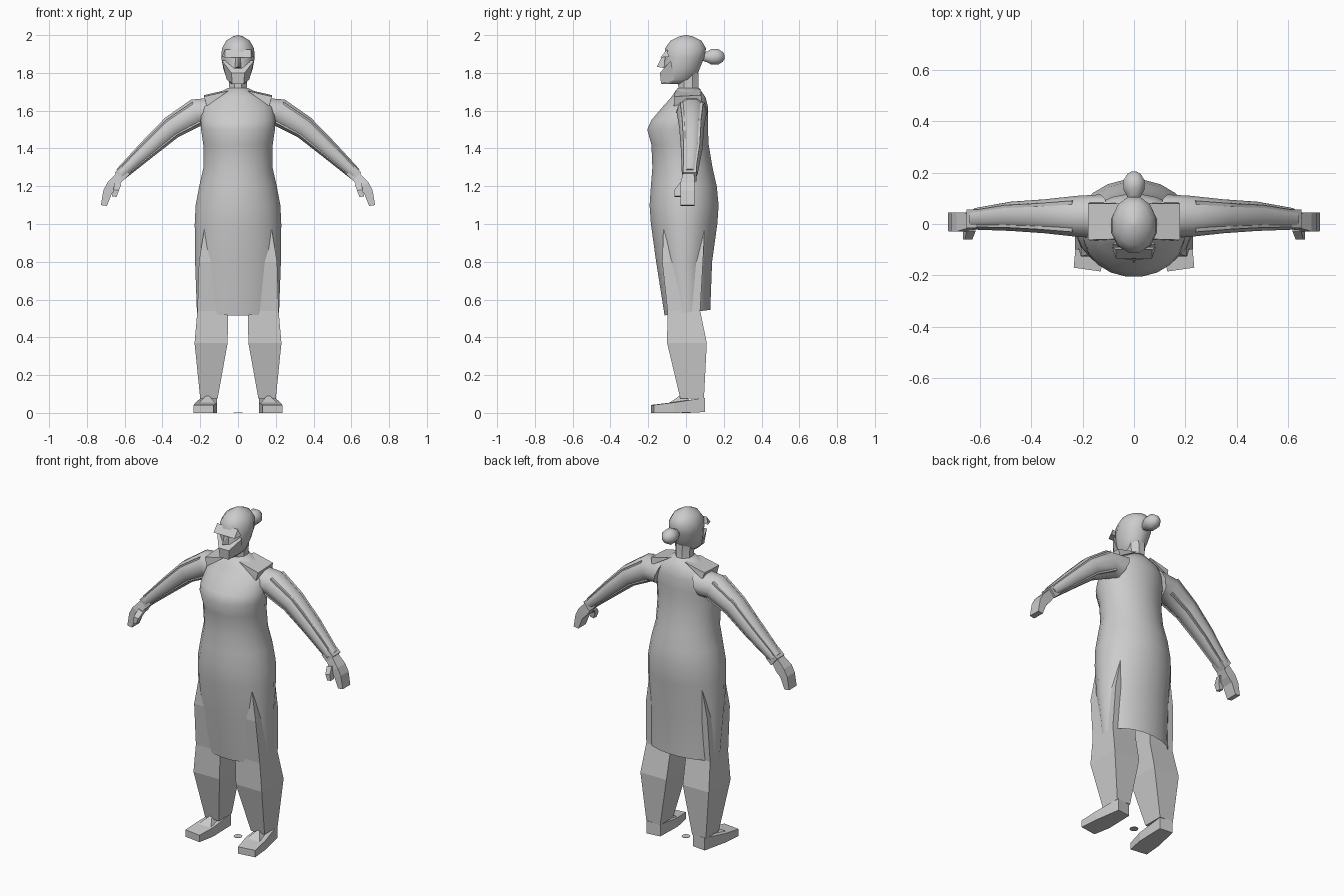
import bpy, math
from mathutils import Vector, Matrix

cube = bpy.data.objects.get("Cube")
if cube:
    bpy.data.objects.remove(cube)

grey = bpy.data.materials.new("plain grey")
grey.use_nodes = True
grey.diffuse_color = (0.6, 0.6, 0.6, 1)
grey.node_tree.nodes["Principled BSDF"].inputs["Base Color"].default_value = (0.6, 0.6, 0.6, 1)


def make(name, verts, faces, smooth=0):
    mesh = bpy.data.meshes.new(name)
    mesh.from_pydata(verts, [], faces)
    mesh.materials.append(grey)
    obj = bpy.data.objects.new(name, mesh)
    bpy.context.collection.objects.link(obj)
    bpy.ops.object.select_all(action='DESELECT')
    obj.select_set(True)
    bpy.context.view_layer.objects.active = obj
    bpy.ops.object.mode_set(mode='EDIT')
    bpy.ops.mesh.select_all(action='SELECT')
    bpy.ops.mesh.normals_make_consistent(inside=False)
    bpy.ops.object.mode_set(mode='OBJECT')
    if smooth:
        bpy.ops.object.shade_smooth_by_angle(angle=math.radians(smooth))
    return obj


def loft(name, sections, sides=4, smooth=0, caps=(True, True), side=1):
    """Section: centre x, centre y, centre z, half width, half depth, tilt about y."""
    verts, faces = [], []
    grow = 1 / math.cos(math.pi / 4) if sides == 4 else 1
    for cx, cy, cz, hx, hy, tilt in sections:
        turn = Matrix.Rotation(math.radians(tilt), 3, 'Y')
        for i in range(sides):
            a = math.tau * (i + 0.5) / sides
            p = Vector((cx, cy, cz)) + turn @ Vector((hx * math.cos(a), hy * math.sin(a), 0)) * grow
            verts.append((p.x * side, p.y, p.z))
    for r in range(len(sections) - 1):
        for i in range(sides):
            a, b, j = r * sides, (r + 1) * sides, (i + 1) % sides
            faces.append((a + i, a + j, b + j, b + i))
    if caps[0]:
        faces.append(tuple(range(sides)))
    if caps[1]:
        faces.append(tuple(range(len(verts) - sides, len(verts))))
    return make(name, verts, faces, smooth)


def upright(rows):
    """Rows: z, half width, front y, back y."""
    return [(0, (f + b) / 2, z, w, (b - f) / 2, 0) for z, w, f, b in rows]


def boxes(rows):
    """Rows: z, inner x, outer x, front y, back y."""
    return [((i + o) / 2, (f + b) / 2, z, (o - i) / 2, (b - f) / 2, 0) for z, i, o, f, b in rows]


# long tunic, open at the hem, which rises toward the back
tunic = loft("tunic", upright([
    (.53, .22, -.115, .13), (.8, .23, -.16, .14), (1.0, .232, -.188, .168),
    (1.1, .227, -.195, .175), (1.2, .208, -.188, .165), (1.3, .185, -.18, .142),
    (1.42, .186, -.185, .122), (1.5, .198, -.207, .118), (1.55, .2, -.185, .118),
    (1.62, .19, -.125, .118), (1.67, .15, -.08, .105), (1.72, .055, -.045, .07)]),
    20, 60, (False, True))
for v in tunic.data.vertices[:20]:
    v.co.z += 0.12 * v.co.y

# neck and head
loft("neck", upright([(1.66, .06, -.05, .085), (1.72, .05, -.045, .07), (1.8, .055, -.05, .07)]), 8, 40)
loft("head", upright([
    (1.74, .035, -.13, -.01), (1.765, .06, -.132, .055), (1.82, .08, -.12, .075),
    (1.88, .092, -.115, .1), (1.93, .088, -.115, .11), (1.97, .065, -.085, .085),
    (1.992, .03, -.04, .04), (2.0, .004, -.005, .005)]), 12, 50)
# hair bun, lofted along y by turning a vertical stack
bun = loft("hair_bun", [(0, 0, z, r, r, 0) for z, r in
           ((.07, .018), (.11, .03), (.135, .045), (.17, .045), (.195, .028), (.205, .01))], 8, 50)
bun.data.transform(Matrix.Translation((0, 0, 1.885)) @ Matrix.Rotation(-math.pi / 2, 4, 'X'))

# angular face: brow ridge, nose and jaw planes
make("brow_ridge", [(-.085, -.09, 1.885), (.085, -.09, 1.885), (.07, -.135, 1.882), (-.07, -.135, 1.882),
                    (-.07, -.1, 1.925), (.07, -.1, 1.925)],
     [(0, 1, 2, 3), (3, 2, 5, 4), (0, 3, 4), (1, 5, 2), (0, 4, 5, 1)])
make("nose", [(-.012, -.11, 1.885), (.012, -.11, 1.885), (-.02, -.11, 1.825), (.02, -.11, 1.825),
              (0, -.155, 1.832), (0, -.13, 1.88)],
     [(0, 4, 2), (0, 5, 4), (5, 1, 4), (1, 3, 4), (2, 4, 3), (0, 1, 5), (0, 2, 3, 1)])
make("jaw_planes", [(-.085, -.08, 1.865), (.085, -.08, 1.865), (.035, -.138, 1.8), (-.035, -.138, 1.8),
                    (.03, -.132, 1.742), (-.03, -.132, 1.742), (-.06, -.06, 1.765), (.06, -.06, 1.765)],
     [(0, 1, 2, 3), (3, 2, 4, 5), (1, 7, 4, 2), (0, 3, 5, 6), (5, 4, 7, 6), (0, 6, 7, 1)])

for label, s in (("left", 1), ("right", -1)):
    # smooth arm with an angular sleeve whose corners break through it
    path = [(.13, .03, 1.595, .085, .085, 70), (.22, .03, 1.59, .078, .08, 112),
            (.35, .03, 1.512, .065, .066, 125), (.48, .03, 1.395, .052, .057, 130),
            (.62, .02, 1.265, .036, .042, 132)]
    loft(label + "_arm", path, 10, 60, side=s)
    loft(label + "_sleeve", [(x, y, z, a * .76, b * .76, t) for x, y, z, a, b, t in path[1:]], side=s)
    loft(label + "_cuff", [(.595, .02, 1.285, .031, .036, 132), (.632, .02, 1.25, .031, .036, 130)], side=s)
    # hand with thumb
    loft(label + "_hand", [(.62, .015, 1.26, .024, .028, 135), (.665, .008, 1.205, .03, .037, 150),
                           (.69, .008, 1.17, .024, .037, 160), (.71, .008, 1.098, .016, .036, 172)], side=s)
    loft(label + "_thumb", [(.635, -.015, 1.215, .018, .015, 160), (.645, -.042, 1.18, .015, .018, 170),
                            (.655, -.045, 1.145, .012, .015, 170)], side=s)
    # shoulder flap
    make(label + "_shoulder_flap",
         [(s * x, y, z) for x, y, z in ((.05, -.058, 1.705), (.18, -.062, 1.675), (.18, .08, 1.682), (.05, .08, 1.712),
                                        (.165, -.065, 1.625), (.17, .085, 1.64))],
         [(0, 1, 2, 3), (0, 4, 1), (1, 4, 5, 2), (2, 5, 3), (0, 3, 5, 4)])
    # angular trouser leg, whose outer front corner breaks through the tunic
    loft(label + "_trouser_leg", boxes([
        (.075, .108, .2, -.03, .095), (.37, .055, .23, -.1, .11), (.54, .052, .215, -.098, .075),
        (.8, .05, .207, -.126, .09), (1.01, .05, .172, -.118, .1)]), side=s)
    # shoe, toe turned slightly outward
    heel, toe = (.11, .195), (.13, .235)
    outline = [(heel[0], .09), (toe[0] - .02, -.08), (toe[0], -.185), (toe[1], -.17), (toe[1] - .01, -.06), (heel[1], .1)]
    tops = (.075, .055, .042, .042, .055, .08)
    sole = [(s * x, y, 0.004 if y > 0 else 0) for x, y in outline]
    upper = [(s * x, y, z) for (x, y), z in zip(outline, tops)]
    make(label + "_shoe", sole + upper,
         [tuple(range(6)), tuple(range(6, 12))] + [(i, (i + 1) % 6, (i + 1) % 6 + 6, i + 6) for i in range(6)])
    # tongue rising from the shoe to the ankle
    make(label + "_shoe_tongue",
         [(s * x, y, z) for x, y, z in ((.115, -.1, .045), (.215, -.1, .045), (.2, .05, .04), (.115, .05, .04), (.16, -.02, .1))],
         [(0, 1, 2, 3), (0, 1, 4), (1, 2, 4), (2, 3, 4), (3, 0, 4)])

# small flat marker between the feet
loft("floor_disc", [(0, 0, 0, .024, .024, 0), (0, 0, .002, .024, .024, 0)], 12)
